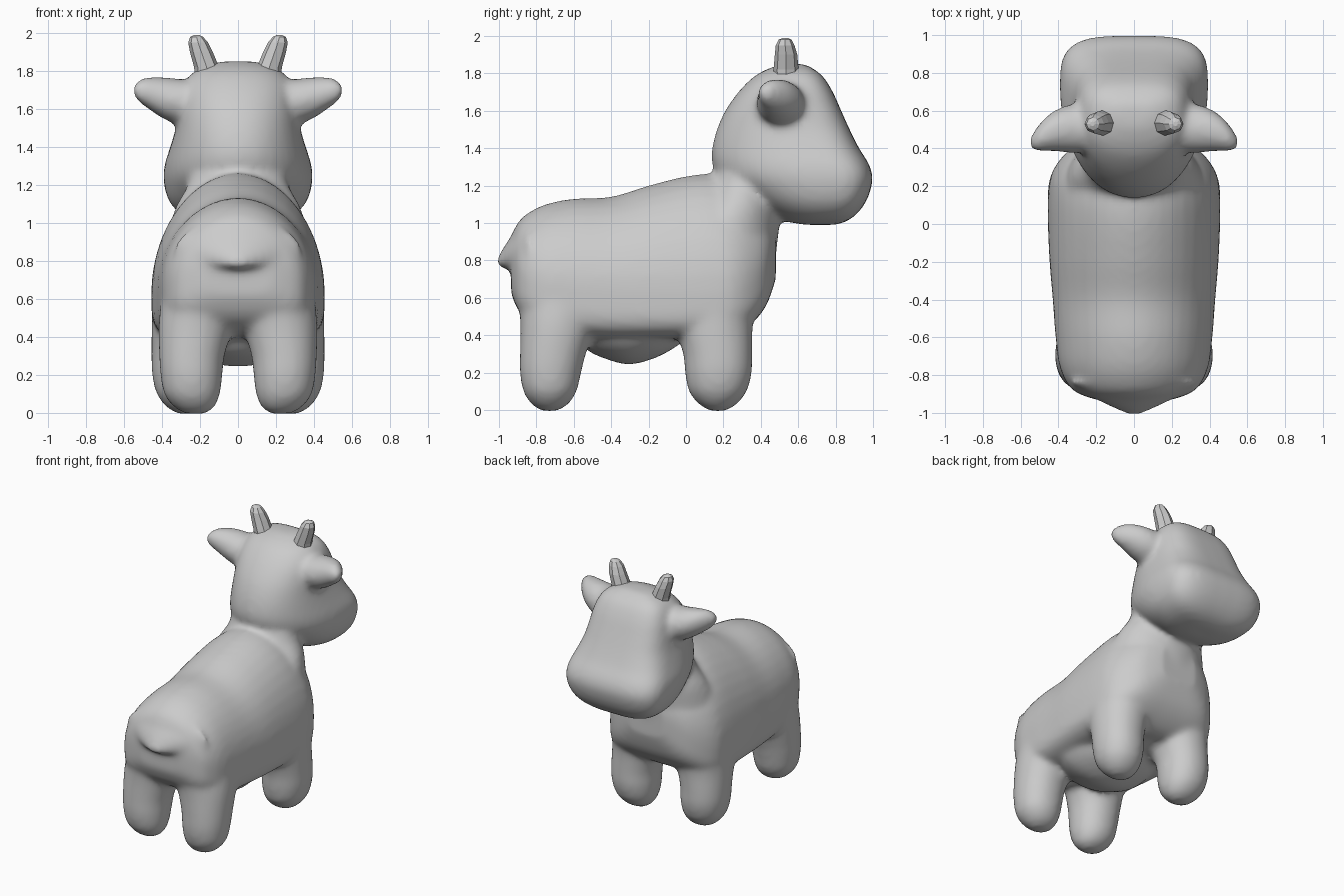
import bpy, bmesh, math


def spow(v, e):
    return math.copysign(abs(v) ** e, v)


def refine(rows, steps=4):
    """Catmull-Rom interpolation between section rows."""
    out = []
    for i in range(len(rows) - 1):
        quad = [rows[max(i - 1, 0)], rows[i], rows[i + 1], rows[min(i + 2, len(rows) - 1)]]
        for s in range(steps):
            t = s / steps
            out.append([0.5 * (2 * b + (c - a) * t + (2 * a - 5 * b + 4 * c - d) * t * t
                        + (3 * b - a - 3 * c + d) * t ** 3) for a, b, c, d in zip(*quad)])
    return out + [list(rows[-1])]


def loft(bm, rows, axis, e_lo=1.0, e_hi=1.0, side=1, n=40, smooth=True):
    """Rows: station, centre, half width, low, middle, high. Sections are superellipses."""
    rings = []
    for a, uc, hw, lo, mid, hi in (refine(rows) if smooth else rows):
        ring = []
        for k in range(n):
            t = 2 * math.pi * k / n
            c, s = math.cos(t), math.sin(t)
            e = e_hi if s >= 0 else e_lo
            u = uc + hw * spow(c, e)
            v = mid + ((hi - mid) if s >= 0 else (mid - lo)) * spow(s, e)
            x, y, z = {'x': (a, u, v), 'y': (u, a, v), 'z': (u, v, a)}[axis]
            ring.append(bm.verts.new((x * side, y, z)))
        rings.append(ring)
    for r0, r1 in zip(rings, rings[1:]):
        for k in range(n):
            bm.faces.new((r0[k], r0[(k + 1) % n], r1[(k + 1) % n], r1[k]))
    bm.faces.new(rings[0])
    bm.faces.new(rings[-1])


def finish(bm, name, smooth=True):
    bmesh.ops.recalc_face_normals(bm, faces=bm.faces)
    me = bpy.data.meshes.new(name)
    bm.to_mesh(me)
    bm.free()
    ob = bpy.data.objects.new(name, me)
    bpy.context.collection.objects.link(ob)
    for p in me.polygons:
        p.use_smooth = smooth
    return ob


bm = bmesh.new()

# torso, from rump to chest
loft(bm, [(-.935, 0, .18, .62, .75, .93), (-.90, 0, .29, .54, .72, 1.0),
          (-.85, 0, .35, .48, .70, 1.05), (-.75, 0, .395, .42, .68, 1.10),
          (-.60, 0, .415, .39, .66, 1.13), (-.40, 0, .43, .375, .65, 1.14),
          (-.20, 0, .447, .375, .64, 1.20), (0, 0, .456, .38, .63, 1.25),
          (.14, 0, .456, .40, .63, 1.26), (.25, 0, .443, .40, .64, 1.22),
          (.35, 0, .385, .46, .68, 1.16), (.43, 0, .29, .56, .76, 1.08),
          (.48, 0, .15, .70, .85, 1.0)], 'y', e_lo=.42, e_hi=1.03)

# tail nub
loft(bm, [(-.84, 0, .34, .70, .85, 1.02), (-.90, 0, .25, .73, .83, .97),
          (-.955, 0, .15, .755, .81, .90), (-1.01, 0, .03, .765, .785, .81)], 'y')

# belly bulge
belly = [(-.60, .05, .40), (-.53, .22, .32), (-.42, .32, .27), (-.30, .34, .243),
         (-.16, .32, .28), (-.05, .22, .34), (.03, .05, .40)]
loft(bm, [(y, 0, w, lo, .45, .5) for y, w, lo in belly], 'y')

# neck
loft(bm, [(.58, 0, .35, 0, .20, .40), (.70, 0, .385, 0, .20, .455), (.82, 0, .385, 0, .20, .48),
          (1.0, 0, .355, .02, .22, .50), (1.1, 0, .32, .07, .26, .50),
          (1.2, 0, .265, .12, .30, .47), (1.32, 0, .235, .18, .32, .45)], 'z')

# head, stacked horizontal sections
loft(bm, [(.99, 0, .10, .64, .72, .80), (1.01, 0, .22, .53, .72, .86), (1.05, 0, .305, .45, .735, .915),
          (1.11, 0, .36, .35, .74, .96), (1.18, 0, .385, .25, .74, .988),
          (1.25, 0, .393, .17, .73, .998), (1.32, 0, .383, .14, .70, .975),
          (1.40, 0, .357, .14, .64, .925), (1.50, 0, .328, .165, .57, .875),
          (1.60, 0, .312, .21, .54, .83), (1.70, 0, .292, .28, .53, .785),
          (1.78, 0, .25, .36, .55, .735), (1.825, 0, .18, .44, .57, .68),
          (1.85, 0, .09, .52, .58, .63)], 'z', e_lo=.95, e_hi=.58)

ear = [(.22, .51, .13, .11, 1.64), (.33, .505, .128, .118, 1.643), (.40, .497, .115, .108, 1.66),
       (.47, .475, .09, .085, 1.683), (.52, .445, .06, .06, 1.695), (.555, .43, .02, .022, 1.70)]
rear_leg = [(-.005, .225, .05, -.77, -.73, -.69), (.03, .23, .105, -.825, -.73, -.63),
            (.10, .242, .147, -.87, -.73, -.585), (.20, .245, .163, -.888, -.725, -.56),
            (.30, .243, .172, -.888, -.715, -.535), (.45, .222, .196, -.886, -.69, -.48),
            (.58, .19, .217, -.892, -.66, -.44), (.74, .17, .21, -.885, -.66, -.44),
            (.86, .16, .16, -.83, -.66, -.48)]
front_leg = [(-.005, .265, .05, .13, .17, .21), (.03, .27, .105, .07, .17, .27),
             (.10, .28, .148, .015, .175, .325), (.20, .286, .166, -.005, .175, .352),
             (.30, .286, .170, -.015, .17, .354), (.45, .265, .190, -.06, .15, .358),
             (.62, .235, .215, -.10, .15, .39), (.75, .21, .22, -.10, .15, .39)]
for s in (1, -1):
    loft(bm, [(x, y, ry, z - rz, z, z + rz) for x, y, ry, rz, z in ear], 'x', side=s)
    loft(bm, rear_leg, 'z', .95, .95, side=s)
    loft(bm, front_leg, 'z', .95, .95, side=s)

# fuse all soft parts into one skin
body = finish(bm, "cow_body")
rm = body.modifiers.new("fuse", 'REMESH')
rm.mode = 'VOXEL'
rm.voxel_size = .02
rm.use_smooth_shade = True
sm = body.modifiers.new("soften", 'SMOOTH')
sm.factor = .5
sm.iterations = 10

# horns, coarse and faceted
horn = [(1.74, .155, .070, .065, .535), (1.82, .165, .066, .067, .535), (1.90, .193, .060, .060, .535),
        (1.95, .210, .052, .050, .53), (1.98, .218, .034, .034, .53), (1.99, .22, .012, .012, .53)]
for s, label in ((1, "right"), (-1, "left")):
    bm = bmesh.new()
    loft(bm, [(z, x, rx, y - ry, y, y + ry) for z, x, rx, ry, y in horn], 'z', side=s, n=8, smooth=False)
    finish(bm, label + "_horn", smooth=False)
